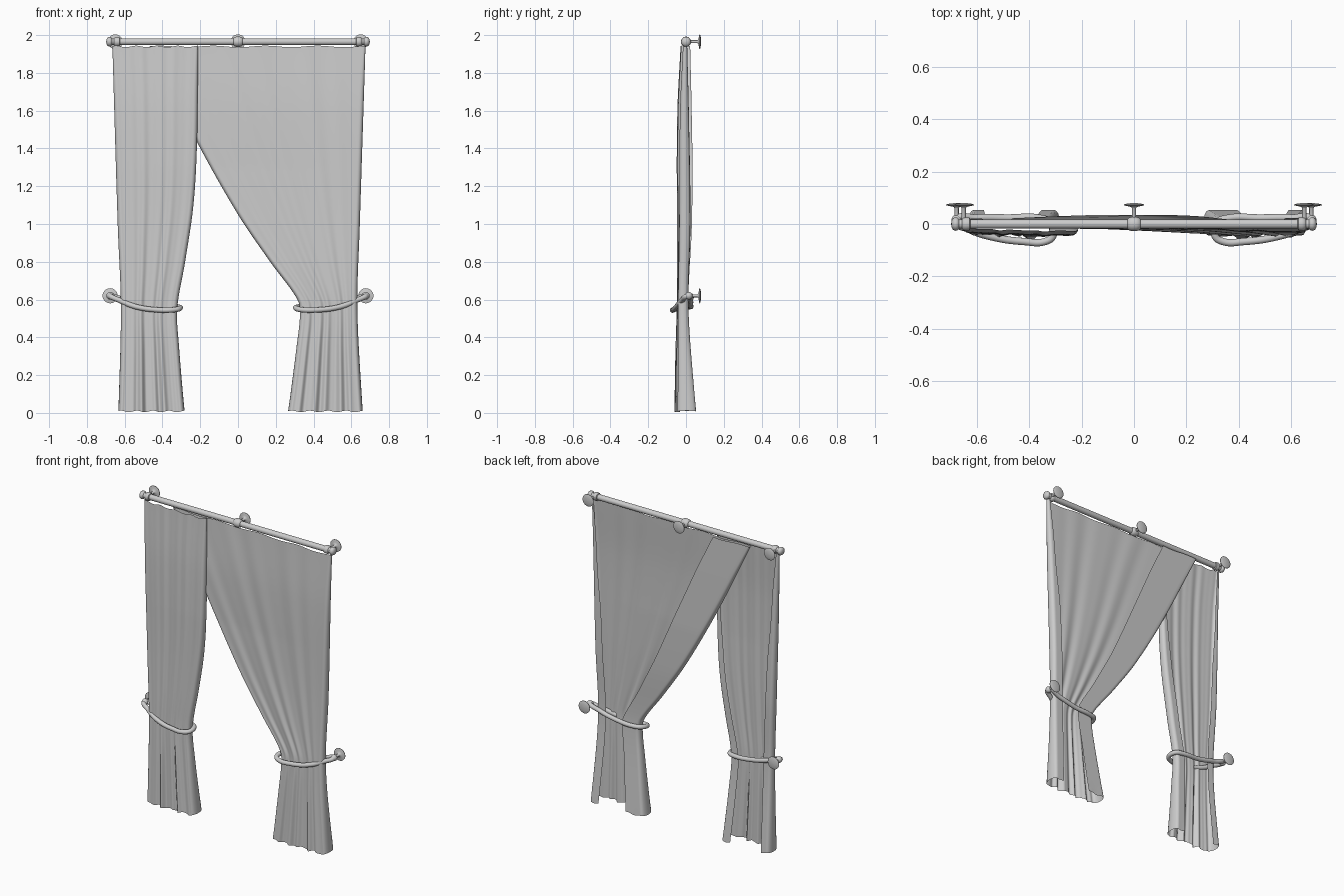
import bpy, bmesh, math
from mathutils import Vector

cube = bpy.data.objects.get("Cube")
if cube:
    bpy.data.objects.remove(cube)

grey = bpy.data.materials.new("soft grey")
grey.use_nodes = True
colour = (0.6, 0.6, 0.6, 1)
grey.diffuse_color = colour
grey.node_tree.nodes["Principled BSDF"].inputs["Base Color"].default_value = colour


def finish(name, bm, angle=50):
    mesh = bpy.data.meshes.new(name)
    bm.to_mesh(mesh)
    bm.free()
    mesh.materials.append(grey)
    obj = bpy.data.objects.new(name, mesh)
    bpy.context.collection.objects.link(obj)
    bpy.ops.object.select_all(action='DESELECT')
    obj.select_set(True)
    bpy.context.view_layer.objects.active = obj
    bpy.ops.object.shade_smooth_by_angle(angle=math.radians(angle))
    return obj


def lathe(name, profile, origin, axis, steps=28):
    """Spin (radius, distance) pairs about an axis through origin."""
    bm = bmesh.new()
    turn = Vector((0, 0, 1)).rotation_difference(Vector(axis))
    rings = []
    for r, h in profile:
        rings.append([bm.verts.new(Vector(origin) + turn @ Vector(
            (r * math.cos(2 * math.pi * i / steps), r * math.sin(2 * math.pi * i / steps), h)))
            for i in range(steps)])
    for a, b in zip(rings, rings[1:]):
        for i in range(steps):
            j = (i + 1) % steps
            bm.faces.new((a[i], a[j], b[j], b[i]))
    bm.faces.new(rings[0][::-1])
    bm.faces.new(rings[-1])
    return finish(name, bm)


def ball(r, n=10):
    return [(max(r * math.sin(math.pi * i / n), 0.0005), -r * math.cos(math.pi * i / n))
            for i in range(n + 1)]


def curve_at(keys, z):
    """Smooth value through (z, value) keys, listed from the top down."""
    for i in range(len(keys) - 1):
        (z0, a), (z1, b) = keys[i], keys[i + 1]
        if z >= z1 or i == len(keys) - 2:
            zp, p = keys[max(i - 1, 0)]
            zn, n = keys[min(i + 2, len(keys) - 1)]
            h = z1 - z0
            t = (z - z0) / h
            ma, mb = (b - p) / (z1 - zp) * h, (n - a) / (zn - z0) * h
            return ((2*t**3 - 3*t**2 + 1) * a + (t**3 - 2*t**2 + t) * ma
                    + (3*t**2 - 2*t**3) * b + (t**3 - t**2) * mb)


FRONT = [(1.94, -0.016), (1.6, -0.032), (1.0, -0.036), (0.55, -0.042), (0, -0.044)]
BACK = [(1.94, 0.006), (1.6, 0.014), (1.0, 0.022), (0.55, 0.013), (0, 0.053)]
PLEAT = [(1.94, 0.002), (1.4, 0.003), (0.9, 0.004), (0.55, 0.005), (0.3, 0.009), (0, 0.012)]


def curtain(name, outer, inner, flap_out, flap_in, lean, phase, rows=70, cols=110):
    """Sheet whose two side edges are rolled round to the back as flaps."""
    bm = bmesh.new()
    grid = []
    for r in range(rows + 1):
        z = 1.94 * (1 - r / rows)
        xo, xi = curve_at(outer, z), curve_at(inner, z)
        front, back, amp = (curve_at(k, z) for k in (FRONT, BACK, PLEAT))
        mid, rad = (front + back) / 2, (back - front) / 2
        side = 1 if xi > xo else -1
        roll = min(rad, 0.02)
        span = abs(xi - xo)
        path = []
        # Outer flap, outer roll, pleated front, inner roll, inner flap
        w = curve_at(flap_out, z)
        path += [(roll + w * (1 - i / 6), back) for i in range(6)]
        path += [(roll - roll * math.sin(math.pi * i / 8), mid + rad * math.cos(math.pi * i / 8))
                 for i in range(8)]
        for i in range(cols + 1):
            t = i / cols
            fade = min(1, 7 * t, 7 * (1 - t))
            wave = (math.sin(31 * t + phase) + 0.5 * math.sin(49 * t + 2 * phase)
                    + 0.7 * math.sin(14 * t + phase))
            path.append((roll + t * (span - 2 * roll), front + amp * fade * wave * 0.7))
        path += [(span - roll + roll * math.sin(math.pi * i / 8), mid - rad * math.cos(math.pi * i / 8))
                 for i in range(1, 9)]
        w = curve_at(flap_in, z)
        path += [(span - roll - w * i / 14, back) for i in range(1, 15)]
        # The overlapping side leans back behind its neighbour
        push = lean * max(0, min(1, (z - 0.6) / 0.7))
        row = []
        for d, y in path:
            t = d / span
            hem = 0.004 * math.sin(26 * t + phase)
            lift = hem * (max(0, z - 1.8) / 0.14) + (0.008 + hem) * max(0, 0.1 - z) / 0.1
            row.append(bm.verts.new((xo + side * d, y + push * min(1, 1.6 * t), z + lift)))
        grid.append(row)
    for a, b in zip(grid, grid[1:]):
        for i in range(len(a) - 1):
            bm.faces.new((a[i], b[i], b[i + 1], a[i + 1]))
    return finish(name, bm, 80)


curtain("right_curtain",
        [(1.94, -0.665), (1.0, -0.637), (0.55, -0.62), (0, -0.633)],
        [(1.94, -0.212), (1.43, -0.217), (1.1, -0.236), (0.8, -0.28), (0.55, -0.322), (0.35, -0.312), (0, -0.283)],
        [(1.94, 0.005), (1.5, 0.015), (1.2, 0.03), (0, 0.04)],
        [(1.94, 0.005), (1.5, 0.015), (1.2, 0.03), (0, 0.05)], -0.01, 0.6)
curtain("left_curtain",
        [(1.94, 0.675), (1.0, 0.645), (0.55, 0.632), (0, 0.66)],
        [(1.94, -0.47), (1.43, -0.215), (1.05, 0.0), (0.8, 0.17), (0.6, 0.315), (0.52, 0.328), (0.35, 0.31), (0, 0.265)],
        [(1.94, 0.005), (1.5, 0.02), (1.2, 0.04), (0, 0.05)],
        [(1.94, 0.25), (1.4, 0.22), (1.0, 0.17), (0.55, 0.1), (0, 0.11)], 0.016, 2.1)

# Rod with small end knobs and a centre knob
ROD_Z = 1.965
lathe("curtain_rod", [(0.018, -0.68), (0.018, 0.68)], (0, 0, ROD_Z), (1, 0, 0))
knob = [(0.018, -0.055), (0.024, -0.052), (0.026, -0.04), (0.024, -0.028), (0.018, -0.024),
        (0.018, -0.012), (0.024, -0.007), (0.026, 0.002), (0.022, 0.011), (0.012, 0.016), (0.001, 0.018)]
for s, side in ((-1, "right"), (1, "left")):
    lathe(side + "_rod_knob", knob, (s * 0.68, 0, ROD_Z), (s, 0, 0))
lathe("centre_rod_knob", [(0.018, -0.025), (0.023, -0.021), (0.027, -0.009), (0.027, 0.009),
                          (0.023, 0.021), (0.018, 0.025)], (0, 0, ROD_Z), (1, 0, 0))


# Wall bracket: thin stem ending in a domed plate
def bracket(name, x, z, r):
    lathe(name, [(0.008, 0), (0.008, 0.06), (0.011, 0.065), (r * 0.6, 0.068), (r, 0.071),
                 (r, 0.074), (r * 0.8, 0.077), (r * 0.45, 0.079), (0.001, 0.08)], (x, 0, z), (0, 1, 0))


for x, side in ((-0.65, "right"), (0, "centre"), (0.65, "left")):
    bracket(side + "_rod_bracket", x, ROD_Z, 0.039)

# Tiebacks: hook on the wall and a rope looped round the cloth
for s, side in ((-1, "right"), (1, "left")):
    bracket(side + "_tieback_bracket", s * 0.677, 0.62, 0.04)
    lathe(side + "_tieback_ball", ball(0.02), (s * 0.677, 0.015, 0.62), (0, 1, 0))
    loop = [(0.677, 0.012, 0.62), (0.63, -0.02, 0.597), (0.54, -0.05, 0.562), (0.42, -0.067, 0.545),
            (0.34, -0.067, 0.546), (0.309, -0.045, 0.553), (0.318, 0.005, 0.561), (0.36, 0.022, 0.562),
            (0.48, 0.023, 0.57), (0.6, 0.023, 0.597)]
    data = bpy.data.curves.new(side + "_tieback_rope", 'CURVE')
    data.dimensions = '3D'
    data.bevel_depth = 0.014
    data.bevel_resolution = 4
    data.resolution_u = 8
    spline = data.splines.new('BEZIER')
    spline.use_cyclic_u = True
    spline.bezier_points.add(len(loop) - 1)
    for p, (x, y, z) in zip(spline.bezier_points, loop):
        p.co = (s * x, y, z)
        p.handle_left_type = p.handle_right_type = 'AUTO'
    data.materials.append(grey)
    rope = bpy.data.objects.new(side + "_tieback_rope", data)
    bpy.context.collection.objects.link(rope)
